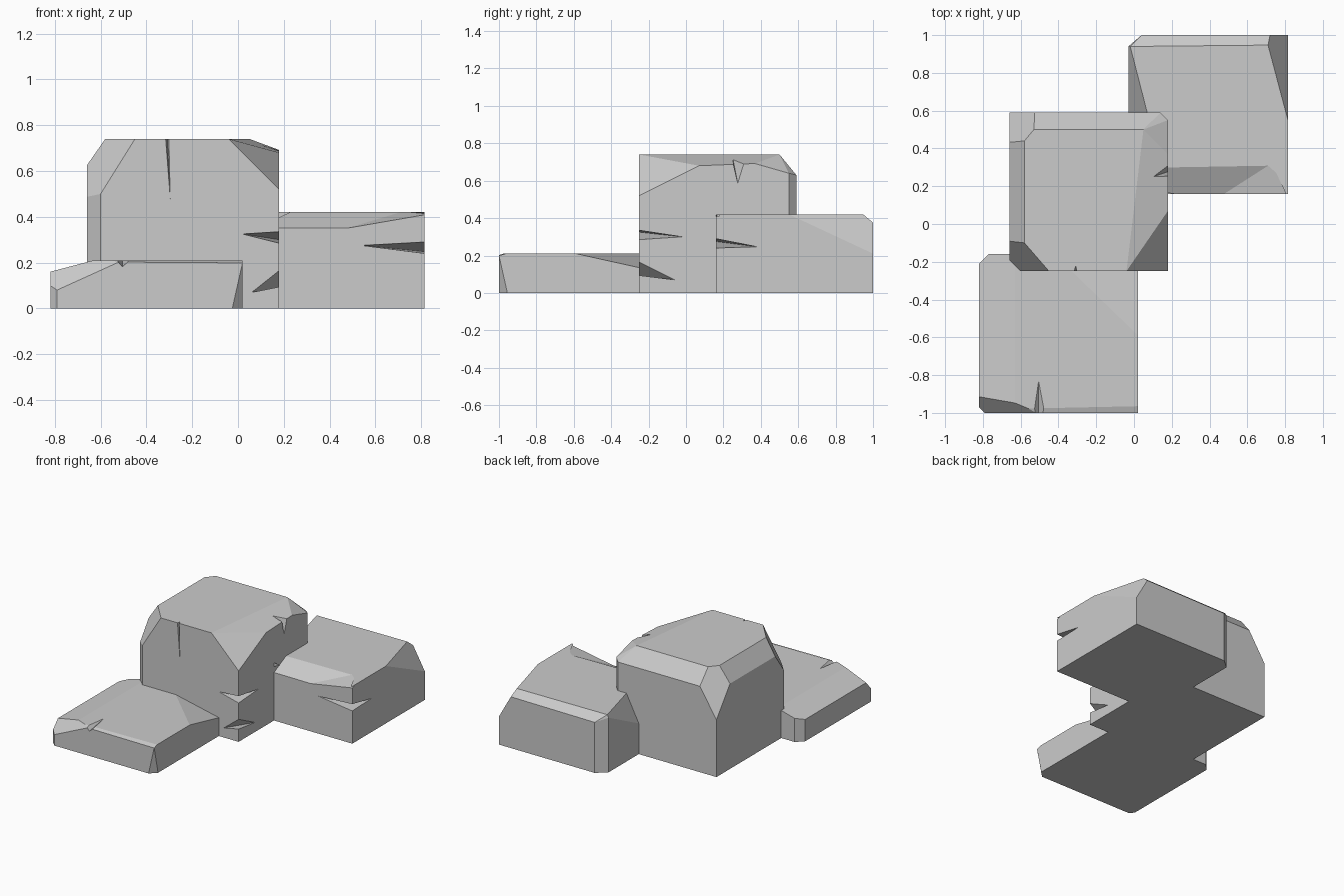
import bpy, bmesh
from mathutils import Vector

if "Cube" in bpy.data.objects:
    bpy.data.objects.remove(bpy.data.objects["Cube"])


def hull_mesh(name, points):
    """Flat-faced convex solid around the points."""
    bm = bmesh.new()
    for p in points:
        bm.verts.new(p)
    res = bmesh.ops.convex_hull(bm, input=bm.verts[:])
    loose = [v for v in bm.verts if not v.link_faces]
    bmesh.ops.delete(bm, geom=loose, context='VERTS')
    bmesh.ops.dissolve_limit(bm, angle_limit=0.01, verts=bm.verts[:], edges=bm.edges[:])
    bmesh.ops.recalc_face_normals(bm, faces=bm.faces[:])
    me = bpy.data.meshes.new(name)
    bm.to_mesh(me)
    bm.free()
    ob = bpy.data.objects.new(name, me)
    bpy.context.collection.objects.link(ob)
    return ob


def rock(name, lo, hi, planes, notches):
    """Box with its corners sliced off by planes, then chipped by wedges."""
    lo, hi = Vector(lo), Vector(hi)
    mid = (lo + hi) / 2
    bm = bmesh.new()
    bmesh.ops.create_cube(bm, size=1)
    for v in bm.verts:
        v.co = mid + v.co * (hi - lo)
    for tri in planes:
        a, b, c = map(Vector, tri)
        n = (b - a).cross(c - a).normalized()
        if n.dot(mid - a) > 0:
            n = -n
        bmesh.ops.bisect_plane(bm, geom=bm.verts[:] + bm.edges[:] + bm.faces[:],
                               dist=1e-5, plane_co=a, plane_no=n, clear_outer=True)
    pts = [v.co.copy() for v in bm.verts]
    bm.free()
    ob = hull_mesh(name, pts)
    for pts in notches:
        cutter = hull_mesh("chip_cutter", pts)
        cutter.hide_render = True
        mod = ob.modifiers.new("chip", 'BOOLEAN')
        mod.operation, mod.solver, mod.object = 'DIFFERENCE', 'EXACT', cutter
        bpy.context.view_layer.objects.active = ob
        bpy.ops.object.modifier_apply(modifier=mod.name)
        bpy.data.objects.remove(cutter)
    return ob


def upright(x1, y1, x2, y2):
    return (x1, y1, 0), (x2, y2, 0), (x1, y1, 1)


def corner_crack(x, y, front_tip, side_tip, z0, z1):
    """Wedge biting into a vertical front-right corner."""
    return [(front_tip[0], y, front_tip[1]), (x, side_tip[0], side_tip[1]),
            (x, y, z0), (x, y, z1), (x + .02, y - .02, z0), (x + .02, y - .02, z1)]


# Tall middle boulder
T = .74
rock("tall_middle_rock", (-.66, -.25, 0), (.18, .59, T), [
    ((-.58, 0, T), (-.58, .3, T), (-.66, 0, .625)),
    ((0, .5, T), (-.3, .5, T), (0, .59, .63)),
    ((-.58, .44, T), (-.53, .5, T), (-.66, .59, .42)),
    ((-.58, -.10, T), (-.45, -.25, T), (-.60, -.25, .5)),
    ((-.04, -.25, T), (.18, -.25, .52), (.18, .07, .68)),
    ((-.04, -.25, T), (.05, .5, T), (.18, .07, .68)),
    ((.05, .5, T), (.18, .41, .68), (.18, .55, .64)),
    upright(-.66, -.19, -.60, -.25),
    upright(.18, .55, .14, .59),
], [
    [(-.32, -.26, .76), (-.30, -.26, .76), (-.295, -.252, .46), (-.31, -.22, .76)],
    corner_crack(.18, -.25, (.02, .325), (-.02, .30), .285, .335),
    corner_crack(.18, -.25, (.06, .07), (-.06, .07), .10, .165),
    [(.10, .25, .72), (.19, .245, .72), (.19, .32, .70), (.19, .28, .57)],
])

# Low front slab
T = .21
rock("low_front_rock", (-.82, -1, 0), (.02, -.16, T), [
    ((-.63, -.9, T), (-.63, -.3, T), (-.82, -.6, .16)),
    ((-.82, -.91, .165), (-.60, -.96, T), (-.79, -1, .08)),
    ((-.33, -.25, T), (-.02, -.55, T), (.02, -.25, .135)),
    ((-.47, -.975, T), (0, -.965, T), (-.2, -1, .2)),
    ((-.025, -1, 0), (.02, -.955, 0), (.02, -1, .2)),
    upright(-.82, -.21, -.77, -.16),
    upright(-.82, -.97, -.79, -1),
], [
    [(-.54, -1.01, .22), (-.46, -1.01, .22), (-.505, -1.01, .18), (-.505, -.82, .212)],
])

# Medium back slab, with a shallow broken front edge
T = .42
rock("medium_back_rock", (-.03, .16, 0), (.815, 1, T), [
    ((0, .94, T), (.5, .945, T), (0, 1, .37)),
    ((-.02, .94, T), (.07, .59, T), (-.03, .6, .23)),
    ((.71, .945, T), (.815, .55, T), (.815, 1, .21)),
    upright(-.03, .94, .04, 1),
], [
    [(.15, .305, T + .003), (.72, .315, T + .003), (.47, .155, .348), (.29, .155, .39),
     (.84, .155, .412), (.12, .155, .35), (.47, .15, .5), (.12, .2, .5)],
    corner_crack(.815, .16, (.54, .275), (.38, .247), .24, .29),
])
